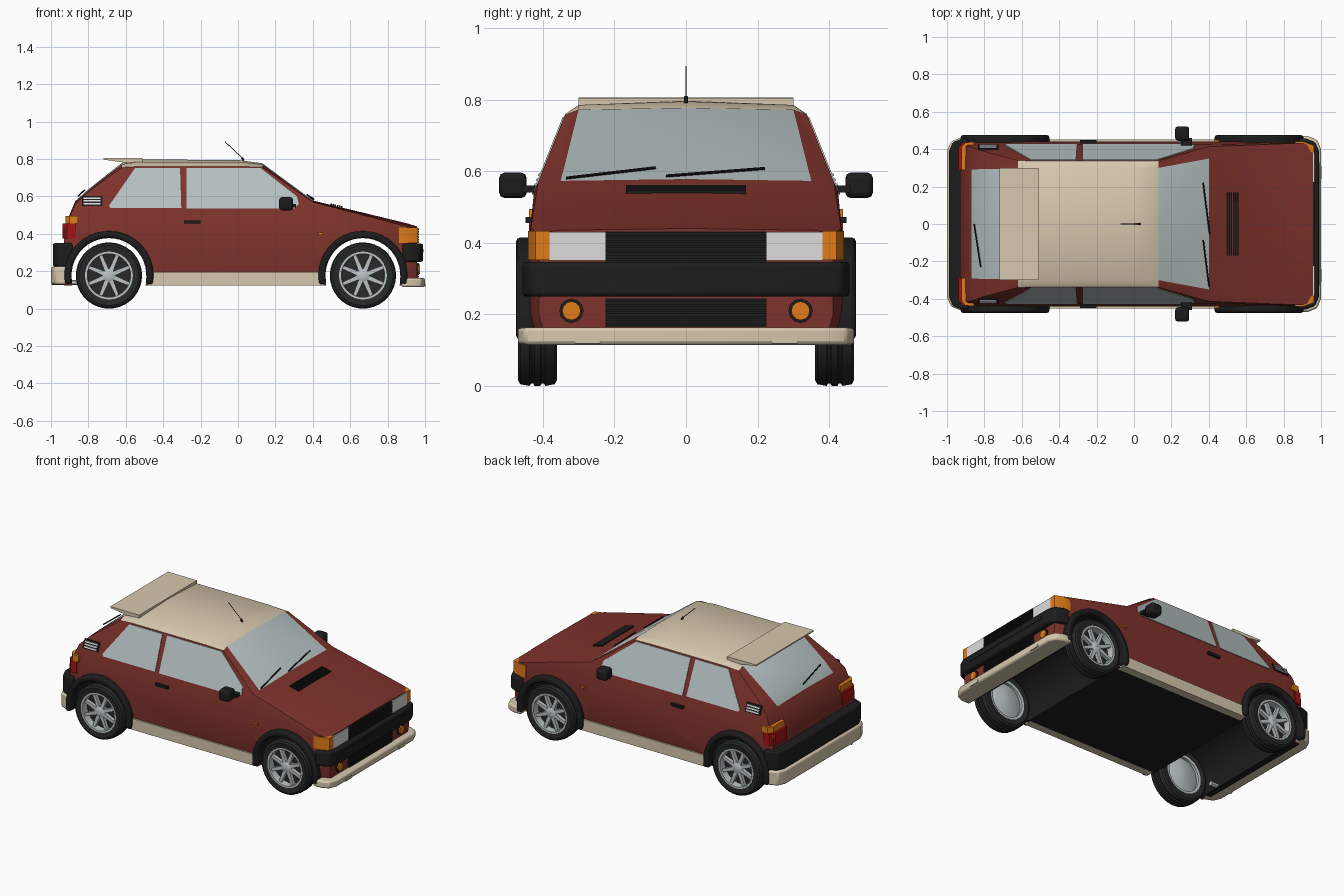
import bpy, bmesh, math
from mathutils import Vector

if "Cube" in bpy.data.objects:
    bpy.data.objects.remove(bpy.data.objects["Cube"])


def material(name, rgb):
    m = bpy.data.materials.new(name)
    m.use_nodes = True
    m.diffuse_color = (*rgb, 1)
    m.node_tree.nodes["Principled BSDF"].inputs["Base Color"].default_value = (*rgb, 1)
    return m


RED = material("red paint", (.21, .032, .024))
BEIGE = material("beige paint", (.68, .58, .42))
GLASS = material("pale glass", (.46, .53, .53))
BLACK = material("black plastic", (.012, .012, .012))
RUBBER = material("tyre rubber", (.02, .021, .021))
SILVER = material("silver alloy", (.5, .56, .56))
WHITE = material("white lamp", (.72, .72, .73))
ORANGE = material("orange lamp", (.75, .2, .01))
TAIL = material("red lamp", (.38, .006, .006))
parts = []


def finish(name, bm, *mats):
    bmesh.ops.recalc_face_normals(bm, faces=bm.faces)
    me = bpy.data.meshes.new(name)
    bm.to_mesh(me)
    bm.free()
    for m in mats:
        me.materials.append(m)
    ob = bpy.data.objects.new(name, me)
    bpy.context.collection.objects.link(ob)
    parts.append(ob)
    return ob


def bevel(ob, width, segments=2):
    mod = ob.modifiers.new("bevel", "BEVEL")
    mod.width, mod.segments = width, segments
    return ob


def solid(name, pts, vec, mat):
    """Prism: a flat outline pushed along a vector."""
    bm = bmesh.new()
    f = bm.faces.new([bm.verts.new(p) for p in pts])
    out = bmesh.ops.extrude_face_region(bm, geom=[f])["geom"]
    bmesh.ops.translate(bm, vec=vec, verts=[v for v in out if isinstance(v, bmesh.types.BMVert)])
    return finish(name, bm, mat)


def box(name, x, y, z, mat):
    pts = [(x[0], y[0], z[0]), (x[1], y[0], z[0]), (x[1], y[1], z[0]), (x[0], y[1], z[0])]
    return solid(name, pts, (0, 0, z[1] - z[0]), mat)


def rod(name, a, b, r, mat, sides=8):
    a, d = Vector(a), Vector(b) - Vector(a)
    q = d.to_track_quat("Z", "Y")
    ang = [math.tau * i / sides for i in range(sides)]
    return solid(name, [a + q @ Vector((r * math.cos(t), r * math.sin(t), 0)) for t in ang], d, mat)


def lathe(name, profile, centre, s, mat, steps=36):
    """Closed (radius, depth) profile turned about the axle."""
    bm = bmesh.new()
    rings = []
    for i in range(steps):
        a = math.tau * i / steps
        rings.append([bm.verts.new((centre[0] + r * math.cos(a), centre[1] + s * d,
                                    centre[2] + r * math.sin(a))) for r, d in profile])
    n = len(profile)
    for i in range(steps):
        p, q = rings[i], rings[(i + 1) % steps]
        for j in range(n):
            k = (j + 1) % n
            bm.faces.new((p[j], p[k], q[k], q[j]))
    return finish(name, bm, mat)


def side_y(z):
    return .425 - .4 * (z - .54) if z > .54 else min(.442, .425 + .15 * (.54 - z))


AXLES = {"front": .668, "rear": -.69}
HUB_Z = .177

# Body shell: x, width factor, belt z, shoulder z, roof edge y, roof edge z, centre z
stations = [
    (.957, .93, .40, .425, .36, .435, .44),
    (.90, .985, .415, .44, .37, .45, .457),
    (.40, 1, .54, .57, .35, .573, .578),
    (.13, 1, .54, .757, .30, .772, .777),
    (.0, 1, .54, .76, .30, .785, .795),
    (-.53, 1, .54, .76, .30, .785, .797),
    (-.62, 1, .54, .755, .295, .772, .78),
    (-.80, .99, .535, .625, .295, .632, .638),
    (-.87, .985, .53, .56, .29, .57, .575),
    (-.93, .96, .40, .42, .29, .43, .432)]
bm = bmesh.new()
rings = []
for x, k, belt, sh, ry, rz, top in stations:
    half = [(k * .42, .125), (k * .442, .2), (k * .442, .37), (k * side_y(belt), belt),
            (k * side_y(sh), sh), (ry, rz)]
    ring = half + [(0, top)] + [(-y, z) for y, z in reversed(half)]
    rings.append([bm.verts.new((x, y, z)) for y, z in ring])
n = len(rings[0])
for i in range(len(rings) - 1):
    for j in range(n):
        k = (j + 1) % n
        f = bm.faces.new((rings[i][j], rings[i][k], rings[i + 1][k], rings[i + 1][j]))
        band = min(j, n - 2 - j)
        if j == n - 1:
            f.material_index = 3
        elif band >= 4 and 3 <= i <= 5:
            f.material_index = 1
        elif band == 5 and i in (2, 6, 7):
            f.material_index = 2
bm.faces.new(rings[0])
bm.faces.new(rings[-1])
body = finish("body_shell", bm, RED, BEIGE, GLASS, BLACK)

# Wheel tunnels cut right across the shell
for x in AXLES.values():
    cutter = rod("tunnel_cutter", (x, -.6, HUB_Z), (x, .6, HUB_Z), .203, BLACK, 48)
    parts.remove(cutter)
    mod = body.modifiers.new("tunnel", "BOOLEAN")
    mod.operation, mod.solver, mod.object = "DIFFERENCE", "EXACT", cutter
    bpy.context.view_layer.objects.active = body
    bpy.ops.object.modifier_apply(modifier=mod.name)
    bpy.data.objects.remove(cutter)
for f in body.data.polygons:
    vs = [body.data.vertices[i].co for i in f.vertices]
    if any(all(math.hypot(v.x - x, v.z - HUB_Z) < .206 for v in vs) for x in AXLES.values()):
        f.material_index = 3


# Bumpers and lower skirts, chamfered in plan
def wrap(name, x_in, x_out, w, z, mat):
    c = .07 if x_out > 0 else -.07
    half = [(x_in, w), (x_out - c, w), (x_out - c * .3, w - .02), (x_out, w - .07)]
    pts = half + [(x, -y) for x, y in reversed(half)]
    return bevel(solid(name, [(x, y, z[0]) for x, y in pts], (0, 0, z[1] - z[0]), mat), .01)


wrap("front_bumper", .88, .99, .457, (.25, .347), BLACK)
wrap("front_skirt", .875, 1, .47, (.115, .163), BEIGE)
wrap("rear_bumper", -.885, -.99, .457, (.225, .35), BLACK)
wrap("rear_skirt", -.9, -1, .46, (.13, .225), BEIGE)
box("bumper_step", (.98, .993), (-.33, .33), (.30, .32), BLACK)

# Nose: grilles with ribs
for name, z0, z1 in (("upper_grille", .347, .432), ("lower_grille", .165, .245)):
    box(name, (.93, .96), (-.225, .225), (z0, z1), BLACK)
    for i in range(6):
        z = z0 + (i + .5) * (z1 - z0) / 6
        box(name + "_rib", (.955, .968), (-.225, .225), (z - .004, z + .004), BLACK)

# Bonnet vent
slope = lambda x: .578 - .242 * (x - .4)
for i in range(6):
    x = .495 + i * .011
    box("bonnet_vent_slat", (x, x + .008), (-.168, .168), (slope(x) - .02, slope(x) + .006), BLACK)

# Roof spoiler
solid("roof_spoiler", [(-.72, -.3, .797), (-.72, -.3, .806), (-.51, -.3, .805), (-.51, -.3, .785),
                       (-.6, -.3, .78)], (0, .6, 0), BEIGE)

front_window = [(-.275, .535), (-.275, .752), (.12, .752), (.315, .6), (.325, .56), (.3, .535)]
rear_window = [(-.69, .55), (-.55, .752), (-.31, .752), (-.303, .537), (-.68, .537)]

for s in (-1, 1):
    def plate(name, outline, mat, lift=.004):
        pts = [(x, s * (.425 - .4 * (z - .54) + lift), z) for x, z in outline]
        return solid(name, pts, (0, -s * .009, 0), mat)

    def rect(x0, x1, z0, z1):
        return [(x0, z0), (x1, z0), (x1, z1), (x0, z1)]

    def ybox(name, x, y, z, mat):
        return box(name, x, sorted((s * y[0], s * y[1])), z, mat)

    def plan(name, outline, z0, z1, mat):
        return solid(name, [(x, s * y, z0) for x, y in outline], (0, 0, z1 - z0), mat)

    # Side glass and pillar louvres
    plate("door_window", front_window, GLASS)
    plate("quarter_window", rear_window, GLASS)
    plate("pillar_louvre", rect(-.835, -.725, .55, .603), BLACK)
    for i in range(3):
        z = .557 + i * .015
        plate("louvre_slat", rect(-.825, -.735, z, z + .008), WHITE, .008)

    # Lamps
    ybox("headlight", (.9, .964), (.225, .382), (.35, .43), WHITE)
    plan("front_indicator", [(.86, .441), (.905, .441), (.962, .42), (.962, .382), (.86, .382)],
         .352, .433, ORANGE)
    tail = [(-.87, .439), (-.915, .436), (-.938, .41), (-.938, .29), (-.87, .29)]
    plan("tail_lamp", tail, .375, .455, TAIL)
    plan("rear_indicator", [(x + .015, y) for x, y in tail], .455, .495, ORANGE)
    rod("fog_surround", (.94, s * .32, .21), (.964, s * .32, .21), .034, BLACK, 12)
    rod("fog_lamp", (.95, s * .32, .21), (.972, s * .32, .21), .026, ORANGE, 12)
    ybox("side_repeater", (.43, .455), (.43, .45), (.395, .407), ORANGE)
    ybox("skirt_slot", (.97, 1.003), (.24, .31), (.118, .135), BEIGE)

    # Sill, handle and mirror
    ybox("sill", (-.48, .46), (.4, .452), (.124, .197), BEIGE)
    ybox("door_handle", (-.29, -.2), (.43, .449), (.455, .472), BLACK)
    ybox("mirror_arm", (.25, .31), (.41, .46), (.54, .56), BLACK)
    bevel(ybox("door_mirror", (.22, .295), (.445, .522), (.525, .596), BLACK), .015)

    for end, cx in AXLES.items():
        # Wheel arch flare
        angs = [math.radians(-12 + 204 * i / 24) for i in range(25)]
        arc = lambda r: [(cx + r * math.cos(a), s * .42, HUB_Z + r * math.sin(a)) for a in angs]
        flare = solid(end + "_arch_flare", arc(.238) + arc(.2)[::-1], (0, s * .055, 0), BLACK)
        bevel(flare, .012)

        # Tyre with two tread grooves, rim and spokes
        c = (cx, s * .415, HUB_Z)
        lathe(end + "_tyre", [(.125, -.05), (.16, -.055), (.172, -.048), (.177, -.022), (.17, -.018),
                              (.17, -.012), (.177, -.008), (.177, .008), (.17, .012), (.17, .018),
                              (.177, .022), (.172, .048), (.16, .055), (.125, .05)], c, s, RUBBER)
        lathe(end + "_rim_ring", [(.112, -.05), (.128, -.052), (.128, .052), (.116, .052)], c, s, SILVER)
        lathe(end + "_rim_bowl", [(.001, -.055), (.06, -.052), (.12, -.03), (.12, -.02), (.001, -.02)],
              c, s, SILVER)
        lathe(end + "_brake_disc", [(.001, -.02), (.118, -.02), (.118, .005), (.001, .005)], c, s, RUBBER)
        lathe(end + "_hub_cap", [(.001, 0), (.035, 0), (.032, .038), (.02, .044), (.001, .044)],
              c, s, SILVER)
        for i in range(8):
            a = math.tau * (i + .5) / 8
            d, t = Vector((math.cos(a), 0, math.sin(a))), Vector((-math.sin(a), 0, math.cos(a)))
            o = Vector(c) + Vector((0, s * .015, 0))
            solid(end + "_spoke", [o + d * .02 + t * .013, o + d * .12 + t * .009,
                                   o + d * .12 - t * .009, o + d * .02 - t * .013],
                  (0, s * .023, 0), SILVER)

# Wipers, aerial and exhaust
rod("front_wiper", (.405, -.055, .587), (.37, .22, .608), .004, BLACK)
rod("front_wiper", (.402, -.335, .581), (.37, -.085, .61), .004, BLACK)
rod("rear_wiper", (-.855, 0, .602), (-.82, -.23, .634), .004, BLACK)
rod("aerial_base", (.03, 0, .79), (.022, 0, .808), .006, BLACK)
rod("aerial", (.025, 0, .803), (-.07, 0, .893), .002, BLACK)
rod("exhaust_pipe", (-.84, -.3, .14), (-.998, -.3, .14), .014, SILVER, 12)

# Smooth shading with sharp edges kept
bpy.ops.object.select_all(action="DESELECT")
for ob in parts:
    ob.select_set(True)
bpy.context.view_layer.objects.active = body
bpy.ops.object.shade_smooth_by_angle(angle=math.radians(30))
